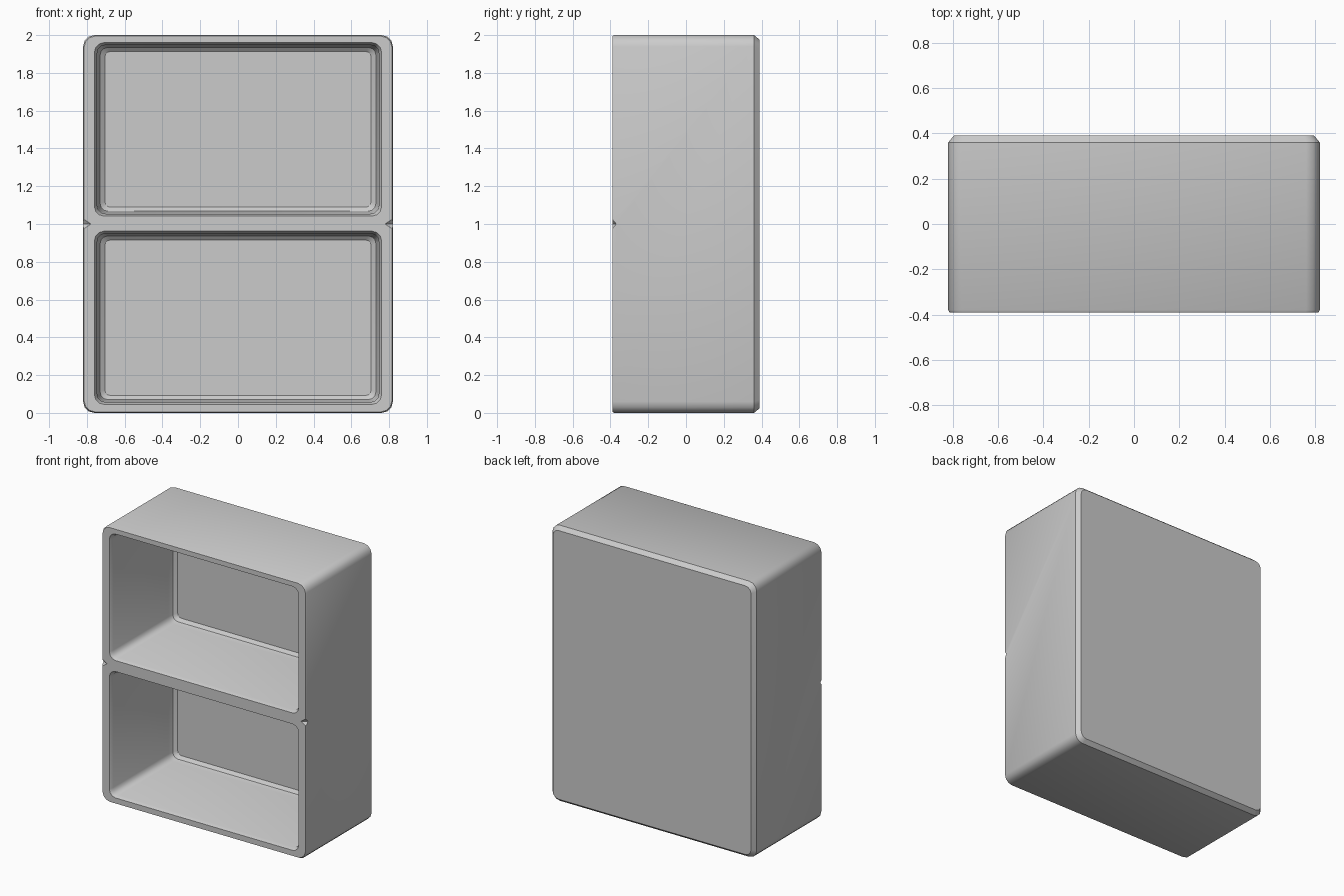
import bpy, bmesh, math

if "Cube" in bpy.data.objects:
    bpy.data.objects.remove(bpy.data.objects["Cube"])


def ring(bm, half_w, z0, z1, radius, y, seg=3):
    """Rounded rectangle of vertices in the XZ plane at depth y."""
    verts = []
    corners = [(half_w - radius, z1 - radius, 0), (radius - half_w, z1 - radius, 90),
               (radius - half_w, z0 + radius, 180), (half_w - radius, z0 + radius, 270)]
    for cx, cz, start in corners:
        for i in range(seg + 1):
            a = math.radians(start + 90 * i / seg)
            verts.append(bm.verts.new((cx + radius * math.cos(a), y, cz + radius * math.sin(a))))
    return verts


def loft(name, rings):
    """Closed solid through a sequence of rounded rectangles."""
    bm = bmesh.new()
    loops = [ring(bm, *r) for r in rings]
    for a, b in zip(loops, loops[1:]):
        n = len(a)
        for i in range(n):
            j = (i + 1) % n
            bm.faces.new((a[i], a[j], b[j], b[i]))
    bm.faces.new(loops[0])
    bm.faces.new(loops[-1])
    return finish(name, bm)


def finish(name, bm):
    bmesh.ops.recalc_face_normals(bm, faces=bm.faces)
    mesh = bpy.data.meshes.new(name)
    bm.to_mesh(mesh)
    bm.free()
    obj = bpy.data.objects.new(name, mesh)
    bpy.context.collection.objects.link(obj)
    return obj


def cut(target, cutter):
    """Apply a boolean difference and remove the cutter."""
    cutter.hide_render = True
    mod = target.modifiers.new("cut", 'BOOLEAN')
    mod.operation = 'DIFFERENCE'
    mod.solver = 'EXACT'
    mod.object = cutter
    bpy.context.view_layer.objects.active = target
    bpy.ops.object.modifier_apply(modifier=mod.name)
    bpy.data.objects.remove(cutter)


# Outer case: rounded long edges, chamfered back
case = loft("shelf_case", [
    (0.815, 0.005, 1.995, 0.06, -0.39),
    (0.82, 0.0, 2.0, 0.06, -0.38),
    (0.82, 0.0, 2.0, 0.06, 0.36),
    (0.795, 0.025, 1.975, 0.045, 0.39),
])

# Two open compartments with bevelled rim and softened back corners
for z0, z1 in ((0.045, 0.962), (1.042, 1.96)):
    steps = [(-0.01, -0.41, 0.05), (0.0, -0.39, 0.05), (0.014, -0.365, 0.045),
             (0.02, 0.26, 0.045), (0.03, 0.295, 0.04), (0.055, 0.315, 0.03)]
    cut(case, loft("compartment_cutter", [
        (0.76 - inset, z0 + inset * 0.85, z1 - inset * 0.85, r, y) for inset, y, r in steps]))

# Small notch at each end of the middle shelf
for side in (-1, 1):
    bm = bmesh.new()
    base = [bm.verts.new(p) for p in ((side * 0.775, -0.392, 1.0), (side * 0.84, -0.392, 1.045),
                                      (side * 0.84, -0.392, 0.955))]
    tip = bm.verts.new((side * 0.84, -0.36, 1.0))
    bm.faces.new(base)
    for i in range(3):
        bm.faces.new((base[i], base[(i + 1) % 3], tip))
    cut(case, finish("notch_cutter", bm))

# Smooth the rounded corners, keep real edges sharp
bpy.ops.object.select_all(action='DESELECT')
case.select_set(True)
bpy.context.view_layer.objects.active = case
bpy.ops.object.shade_smooth_by_angle(angle=math.radians(32))
